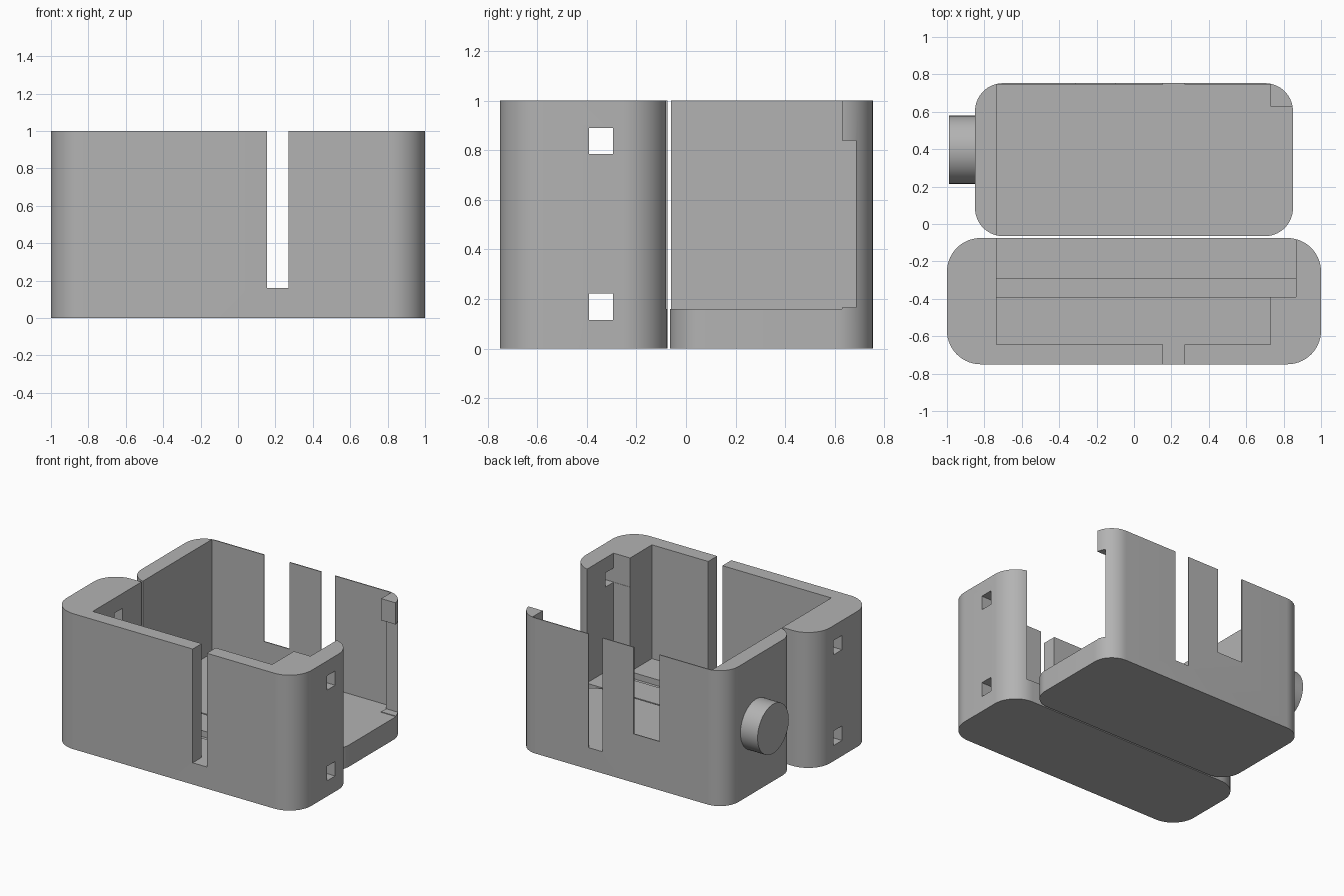
import bpy, bmesh, math

cube = bpy.data.objects.get("Cube")
if cube:
    bpy.data.objects.remove(cube, do_unlink=True)

grey = bpy.data.materials.new("plain grey")
grey.use_nodes = True
grey.diffuse_color = (0.45, 0.45, 0.45, 1)
grey.node_tree.nodes["Principled BSDF"].inputs["Base Color"].default_value = (0.45, 0.45, 0.45, 1)


def make_object(name, bm):
    bmesh.ops.recalc_face_normals(bm, faces=bm.faces)
    mesh = bpy.data.meshes.new(name)
    bm.to_mesh(mesh)
    bm.free()
    mesh.materials.append(grey)
    obj = bpy.data.objects.new(name, mesh)
    bpy.context.collection.objects.link(obj)
    return obj


def rounded_block(name, x, y0, y1, radius, height=1.0, steps=14):
    """Upright block from -x to x with rounded vertical corners."""
    bm = bmesh.new()
    corners = [(x, y1), (-x, y1), (-x, y0), (x, y0)]
    signs = [(1, 1), (-1, 1), (-1, -1), (1, -1)]
    verts = []
    for k, ((cx, cy), (sx, sy)) in enumerate(zip(corners, signs)):
        for i in range(steps + 1):
            a = (k + i / steps) * math.pi / 2
            verts.append(bm.verts.new((cx - sx * radius + radius * math.cos(a),
                                       cy - sy * radius + radius * math.sin(a), 0)))
    face = bm.faces.new(verts)
    top = bmesh.ops.extrude_face_region(bm, geom=[face])["geom"]
    bmesh.ops.translate(bm, vec=(0, 0, height),
                        verts=[g for g in top if isinstance(g, bmesh.types.BMVert)])
    return make_object(name, bm)


def box(name, xs, ys, zs):
    bm = bmesh.new()
    bmesh.ops.create_cube(bm, size=1)
    for v in bm.verts:
        v.co = [lo + (c + 0.5) * (hi - lo) for c, (lo, hi) in zip(v.co, (xs, ys, zs))]
    return make_object(name, bm)


def x_cylinder(name, radius, x0, x1, y, z):
    bm = bmesh.new()
    bmesh.ops.create_cone(bm, cap_ends=True, segments=48, radius1=radius, radius2=radius, depth=x1 - x0)
    for v in bm.verts:
        v.co = ((x0 + x1) / 2 + v.co.z, y + v.co.x, z + v.co.y)
    return make_object(name, bm)


def carve(obj, cutters):
    """Cut every helper out of the part, then discard the helpers."""
    for cutter in cutters:
        cutter.hide_render = True
        mod = obj.modifiers.new("cut", 'BOOLEAN')
        mod.operation = 'DIFFERENCE'
        mod.solver = 'EXACT'
        mod.object = cutter
    bpy.context.view_layer.update()
    result = bpy.data.meshes.new_from_object(obj.evaluated_get(bpy.context.evaluated_depsgraph_get()))
    obj.modifiers.clear()
    obj.data = result
    for cutter in cutters:
        bpy.data.objects.remove(cutter, do_unlink=True)


FLOOR, ABOVE = 0.16, 1.5

# Front half: thick walls, open at the back, cross holes that also groove the floor
front_half = rounded_block("front_half", 1.0, -0.75, -0.075, 0.18)
carve(front_half, [
    box("front_cavity", (-0.735, 0.73), (-0.645, 0.2), (FLOOR, ABOVE)),
    box("side_pocket", (0.5, 0.865), (-0.39, 0.3), (FLOOR, ABOVE)),
    box("front_slot", (0.155, 0.27), (-1, -0.5), (FLOOR, ABOVE)),
    box("lower_cross_hole", (-1.2, 1.2), (-0.392, -0.295), (0.115, 0.222)),
    box("upper_cross_hole", (-1.2, 1.2), (-0.392, -0.295), (0.785, 0.89)),
])

# Back half: thin back wall, open at the front and one side, notched corner post
back_half = rounded_block("back_half", 0.85, -0.065, 0.753, 0.15)
carve(back_half, [
    box("back_cavity", (-0.735, 0.73), (-0.3, 0.746), (FLOOR, ABOVE)),
    box("open_side", (0.5, 1.1), (-0.4, 0.628), (FLOOR, ABOVE)),
    box("post_notch", (0.6, 1.2), (0.5, 0.685), (0.165, 0.84)),
    box("narrow_slot", (0.155, 0.27), (0.6, 1), (FLOOR, ABOVE)),
    box("wide_slot", (-0.31, -0.1), (0.65, 1), (0.36, ABOVE)),
])

# Round side peg with a bore
side_peg = x_cylinder("side_peg", 0.182, -0.99, -0.845, 0.397, 0.5)
carve(side_peg, [x_cylinder("peg_bore", 0.045, -1.2, -0.8, 0.397, 0.5)])

for obj in (front_half, back_half, side_peg):
    bpy.ops.object.select_all(action='DESELECT')
    obj.select_set(True)
    bpy.context.view_layer.objects.active = obj
    bpy.ops.object.shade_smooth_by_angle(angle=math.radians(30))
